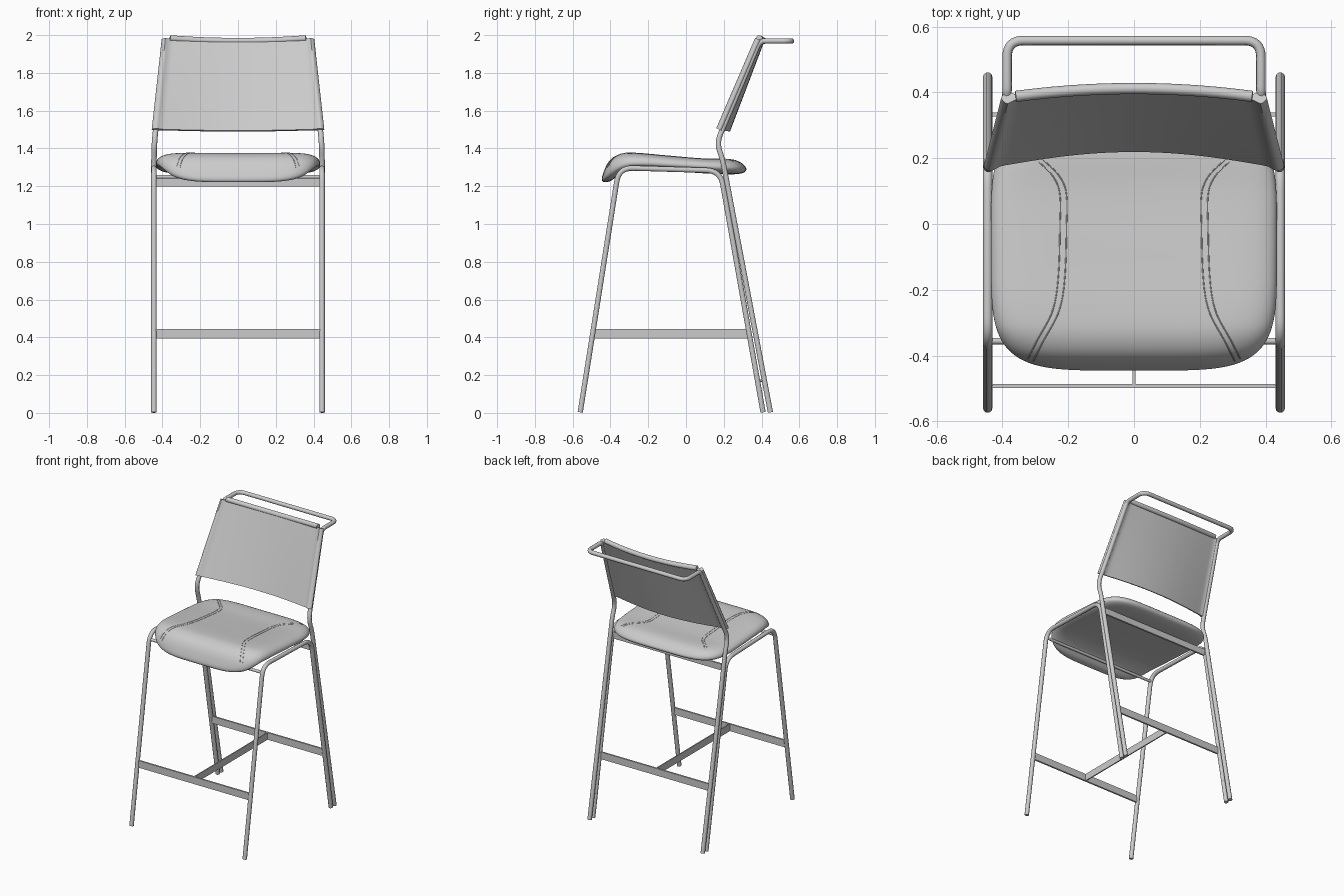
import bpy, bmesh, math
from mathutils import Vector

if "Cube" in bpy.data.objects:
    bpy.data.objects.remove(bpy.data.objects["Cube"])

R = 0.0145      # frame tube radius
LEG_X = 0.445


def finish(obj, angle=40):
    bpy.ops.object.select_all(action='DESELECT')
    obj.select_set(True)
    bpy.context.view_layer.objects.active = obj
    if obj.type == 'CURVE':
        bpy.ops.object.convert(target='MESH')
    bpy.ops.object.shade_smooth_by_angle(angle=math.radians(angle))
    return bpy.context.view_layer.objects.active


def fillet(corners, radii, steps=8):
    # round the inner corners of a polyline
    p = [Vector(c) for c in corners]
    out = [p[0]]
    for i in range(1, len(p) - 1):
        a = p[i] + (p[i - 1] - p[i]).normalized() * radii[i - 1]
        b = p[i] + (p[i + 1] - p[i]).normalized() * radii[i - 1]
        for k in range(steps + 1):
            t = k / steps
            out.append(a * (1 - t) ** 2 + p[i] * 2 * t * (1 - t) + b * t * t)
    return out + [p[-1]]


def tube(name, pts, radius):
    cu = bpy.data.curves.new(name, 'CURVE')
    cu.dimensions = '3D'
    cu.bevel_depth = radius
    cu.bevel_resolution = 3
    cu.use_fill_caps = True
    sp = cu.splines.new('POLY')
    sp.points.add(len(pts) - 1)
    for q, v in zip(sp.points, pts):
        q.co = (*v, 1)
    obj = bpy.data.objects.new(name, cu)
    bpy.context.collection.objects.link(obj)
    return finish(obj)


def bar(name, centre, size):
    bpy.ops.mesh.primitive_cube_add(size=1, location=centre)
    obj = bpy.context.object
    obj.name = name
    obj.scale = size
    bpy.ops.object.transform_apply(location=False, rotation=False, scale=True)
    return obj


def loft(name, rings, angle):
    bm = bmesh.new()
    vs = [[bm.verts.new(c) for c in r] for r in rings]
    n = len(rings[0])
    for a, b in zip(vs, vs[1:]):
        for i in range(n):
            j = (i + 1) % n
            bm.faces.new((a[i], a[j], b[j], b[i]))
    bm.faces.new(vs[0])
    bm.faces.new(vs[-1])
    bmesh.ops.recalc_face_normals(bm, faces=bm.faces)
    me = bpy.data.meshes.new(name)
    bm.to_mesh(me)
    bm.free()
    obj = bpy.data.objects.new(name, me)
    bpy.context.collection.objects.link(obj)
    return finish(obj, angle)


def curve_at(table, t):
    # smooth interpolation through (t, value) pairs
    n = len(table)
    t = min(max(t, table[0][0]), table[-1][0])
    i = next(k for k in range(n - 1) if t <= table[k + 1][0])

    def slope(k):
        a, b = table[max(k - 1, 0)], table[min(k + 1, n - 1)]
        return (b[1] - a[1]) / (b[0] - a[0])
    (t0, v0), (t1, v1) = table[i], table[i + 1]
    h = t1 - t0
    s = (t - t0) / h
    return (v0 * (1 + 2 * s) * (1 - s) ** 2 + v1 * s * s * (3 - 2 * s)
            + h * s * (1 - s) * (slope(i) * (1 - s) - slope(i + 1) * s))


# Side frames: front leg, seat rail and inner rear leg in one tube
for side, sx in (("left", -LEG_X), ("right", LEG_X)):
    tube(side + "_leg_frame", fillet(
        [(sx, -0.560, 0.003), (sx, -0.355, 1.298), (sx, 0.182, 1.282), (sx, 0.408, 0.003)],
        [0.075, 0.075]), R)
    # small spacers joining the paired rear legs
    for z in (0.17, 1.11):
        y = 0.408 - z * 0.178
        tube(side + "_leg_spacer", [(sx, y, z), (sx, y + 0.04, z)], 0.006)

# Back frame: outer rear legs, back uprights and rear handle loop
half = [(LEG_X, 0.447, 0.003), (LEG_X, 0.194, 1.34), (0.443, 0.163, 1.43),
        (0.386, 0.39, 1.969), (0.386, 0.558, 1.969)]
path = half + [(-x, y, z) for x, y, z in reversed(half)]
tube("back_frame", fillet(path, [0.04, 0.05, 0.03, 0.05, 0.05, 0.03, 0.05, 0.04]), R)

# Crossbars
bar("front_footrest", (0, -0.493, 0.42), (0.88, 0.012, 0.05))
bar("rear_stretcher", (0, 0.333, 0.42), (0.88, 0.012, 0.05))
bar("centre_stretcher", (0, -0.08, 0.42), (0.008, 0.82, 0.05))
bar("rear_seat_bar", (0, 0.194, 1.222), (0.88, 0.012, 0.045))
tube("front_seat_rod", [(-LEG_X, -0.356, 1.25), (LEG_X, -0.356, 1.25)], 0.01)

# Seat cushion
A, B, YC, N, P = 0.435, 0.383, -0.063, 4.5, 9
TOP = [(-0.446, 1.285), (-0.42, 1.335), (-0.38, 1.363), (-0.31, 1.376), (-0.1, 1.36),
       (0.1, 1.344), (0.24, 1.345), (0.29, 1.338), (0.32, 1.322)]
EDGE = [(-0.446, 1.24), (-0.42, 1.266), (-0.38, 1.296), (-0.3, 1.322), (0.0, 1.312),
        (0.2, 1.30), (0.32, 1.29)]
LOW = [(-0.446, 1.18), (-0.42, 1.202), (-0.40, 1.215), (-0.35, 1.262), (-0.25, 1.287),
       (0.1, 1.268), (0.25, 1.26), (0.32, 1.255)]


def seat_z(x, y, s, table):
    e = curve_at(EDGE, y)
    crown = math.sqrt(max(0, 1 - s ** P))
    dish = 0.006 * (x / A) ** 2 if table is TOP else 0
    return e + (curve_at(table, y) + dish - e) * crown


def seat_ring(s, table, count=96):
    ring = []
    for k in range(count):
        a = 2 * math.pi * k / count
        c, d = math.cos(a), math.sin(a)
        x = A * s * math.copysign(abs(c) ** (2 / N), c)
        y = YC + B * s * math.copysign(abs(d) ** (2 / N), d)
        ring.append((x, y, seat_z(x, y, s, table)))
    return ring


steps = [math.sin(math.pi / 2 * k / 26) for k in range(1, 27)]
rings = [seat_ring(s, TOP) for s in steps] + [seat_ring(s, LOW) for s in reversed(steps[:-1])]
loft("seat", rings, 60)

# Paired seams on the cushion
SEAM = [(-0.43, 0.318), (-0.36, 0.283), (-0.27, 0.235), (-0.18, 0.217), (0.0, 0.21),
        (0.1, 0.212), (0.15, 0.235), (0.2, 0.285), (0.26, 0.33)]
for m in (-1, 1):
    for off in (-0.005, 0.015):
        pts = []
        for k in range(101):
            y = -0.43 + 0.68 * k / 100
            x = m * (curve_at(SEAM, y) + off)
            s = (abs(x / A) ** N + abs((y - YC) / B) ** N) ** (1 / N)
            if s < 0.985:
                pts.append((x, y, seat_z(x, y, s, TOP) - 0.0005))
        tube("seat_seam", pts, 0.002)

# Backrest sling: thin curved sheet with thicker sleeves round the uprights
US = [math.sin(math.pi / 2 * (k / 20 - 1)) for k in range(41)]


def back_ring(v):
    w = 0.457 - 0.053 * v
    front, rear = [], []
    for u in US:
        th = 0.007 + 0.013 * math.exp(-((abs(u) - 0.955) / 0.04) ** 2)
        th *= math.sqrt(max(0, 1 - abs(u) ** 40))
        bow = (1 - u * u) ** 1.25
        y = 0.176 + 0.207 * v + (0.05 - 0.025 * v) * bow
        z = 1.5 + 0.478 * v - 0.008 * bow
        front.append((u * w, y - th, z + th * 0.4))
        rear.append((u * w, y + th, z - th * 0.4))
    return front + rear[-2:0:-1]


loft("backrest", [back_ring(k / 10) for k in range(11)], 50)

# Rolled top hem of the sling
hem = []
for k in range(25):
    u = k / 12 - 1
    hem.append((0.36 * u, 0.388 + 0.024 * (1 - u * u), 1.983 - 0.014 * (1 - u * u)))
tube("backrest_top_hem", hem, 0.017)
